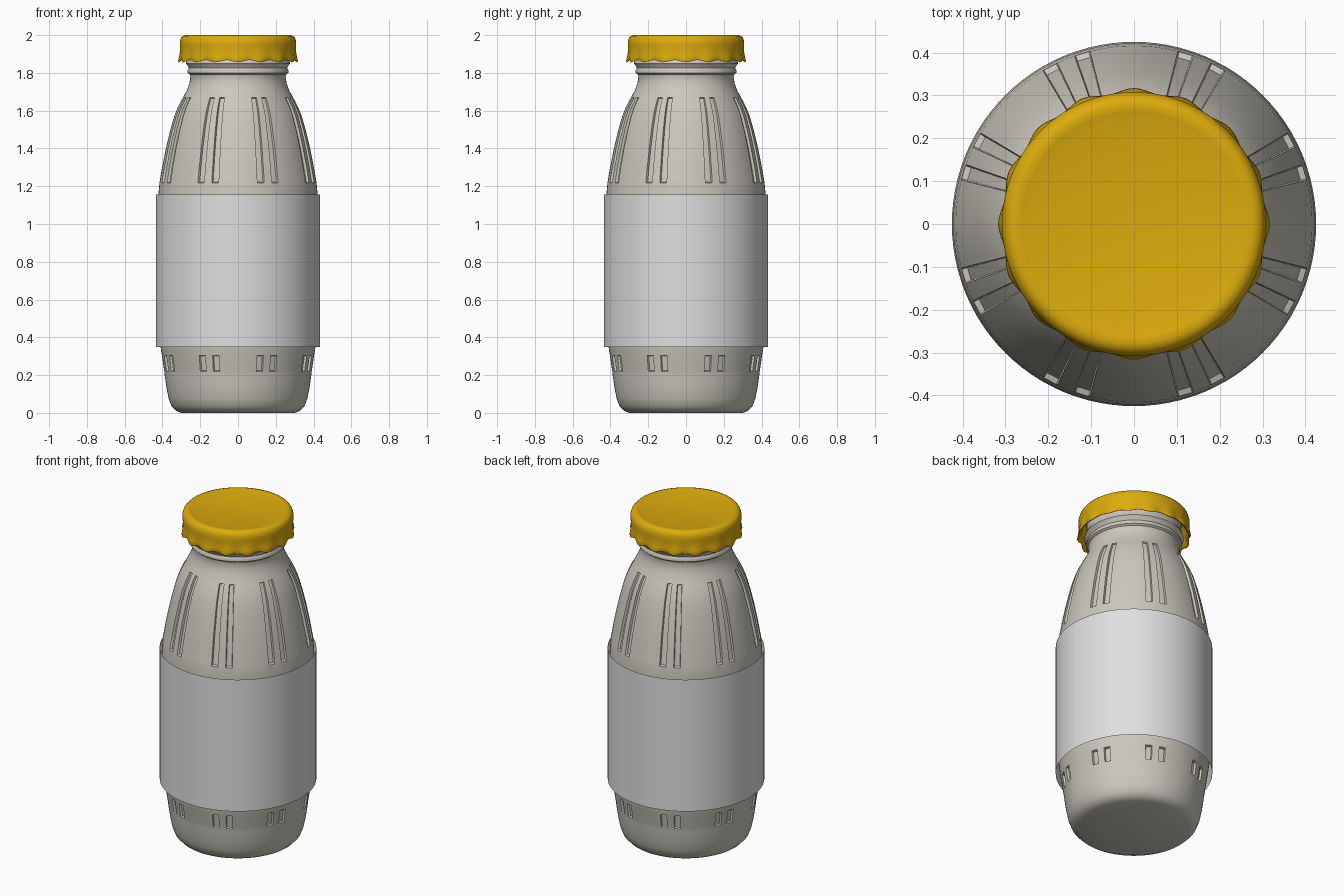
import bpy, math

def material(name, rgb):
    m = bpy.data.materials.new(name)
    m.diffuse_color = (*rgb, 1)
    return m

GLASS = material("warm grey glass", (0.60, 0.575, 0.51))
PAPER = material("label white", (0.74, 0.74, 0.74))
YELLOW = material("cap yellow", (0.72, 0.41, 0.004))

def lathe(name, rings, angles, point, mat, cap_start=True, cap_end=True, sharp=35):
    """Skin rings of points around z; point(ring, angle) gives (r, z)."""
    n = len(angles)
    verts, faces = [], []
    for ring in rings:
        for a in angles:
            r, z = point(ring, a)
            t = math.radians(a)
            verts.append((r * math.cos(t), r * math.sin(t), z))
    for i in range(len(rings) - 1):
        for j in range(n):
            k = (j + 1) % n
            faces.append((i*n + j, i*n + k, (i+1)*n + k, (i+1)*n + j))
    if cap_start:
        faces.append(tuple(reversed(range(n))))
    if cap_end:
        faces.append(tuple(range((len(rings)-1)*n, len(rings)*n)))
    me = bpy.data.meshes.new(name)
    me.from_pydata(verts, [], faces)
    me.materials.append(mat)
    ob = bpy.data.objects.new(name, me)
    bpy.context.collection.objects.link(ob)
    bpy.ops.object.select_all(action='DESELECT')
    ob.select_set(True)
    bpy.context.view_layer.objects.active = ob
    bpy.ops.object.shade_smooth_by_angle(angle=math.radians(sharp))
    return ob

# Bottle: eight pairs of narrow grooves pressed into shoulder and foot
angles = []
for g in range(8):
    c = 22.5 + 45 * g
    angles += [c + d for d in (-19, -15.5, -12, -8.2, -7.8, -3.4, -3.0, 0,
                               3.0, 3.4, 7.8, 8.2, 12, 15.5, 19, 22.5)]

# (radius, height, groove depth)
bottle = [
    (0.300, 0.000, 0), (0.330, 0.012, 0), (0.352, 0.035, 0), (0.367, 0.075, 0),
    (0.378, 0.130, 0), (0.388, 0.200, 0), (0.390, 0.220, 0), (0.391, 0.224, 0.012),
    (0.402, 0.300, 0.012), (0.403, 0.304, 0), (0.410, 0.350, 0), (0.422, 0.450, 0),
    (0.425, 0.700, 0), (0.425, 1.000, 0), (0.422, 1.150, 0), (0.416, 1.218, 0),
    (0.415, 1.223, 0.013), (0.402, 1.300, 0.014), (0.382, 1.400, 0.014),
    (0.358, 1.500, 0.014), (0.338, 1.570, 0.014), (0.318, 1.620, 0.013),
    (0.294, 1.665, 0.010), (0.291, 1.670, 0), (0.270, 1.710, 0), (0.257, 1.745, 0),
    (0.252, 1.780, 0), (0.256, 1.792, 0), (0.267, 1.800, 0), (0.267, 1.815, 0),
    (0.260, 1.825, 0), (0.268, 1.840, 0), (0.276, 1.850, 0), (0.272, 1.865, 0),
    (0.262, 1.880, 0), (0.262, 1.950, 0)]

def bottle_point(ring, a):
    r, z, depth = ring
    off = abs((a % 45) - 22.5)
    return (r - depth if 3.3 < off < 7.9 else r), z

lathe("bottle", bottle, angles, bottle_point, GLASS)

# Paper label: thin open sleeve
lathe("label", [0.348, 1.155], [i * 5.625 for i in range(64)],
      lambda z, a: (0.435, z), PAPER, False, False)

# Twist cap: (radius, height, crimp strength), outside from inner skirt to top
cap = [
    (0.270, 1.960, 0), (0.288, 1.930, 0), (0.292, 1.885, 0.5), (0.300, 1.866, 1),
    (0.309, 1.862, 1), (0.312, 1.870, 1), (0.309, 1.890, 0.7), (0.306, 1.915, 0.2),
    (0.308, 1.945, 0), (0.308, 1.965, 0), (0.303, 1.983, 0), (0.293, 1.995, 0),
    (0.278, 2.000, 0), (0.262, 1.998, 0), (0.240, 1.992, 0)]

def cap_point(ring, a):
    r, z, crimp = ring
    w = math.cos(math.radians(a * 16))
    return r + 0.005 * crimp * w, z - 0.006 * crimp * w

lathe("cap", cap, [i * 2.5 for i in range(144)], cap_point, YELLOW, sharp=50)
